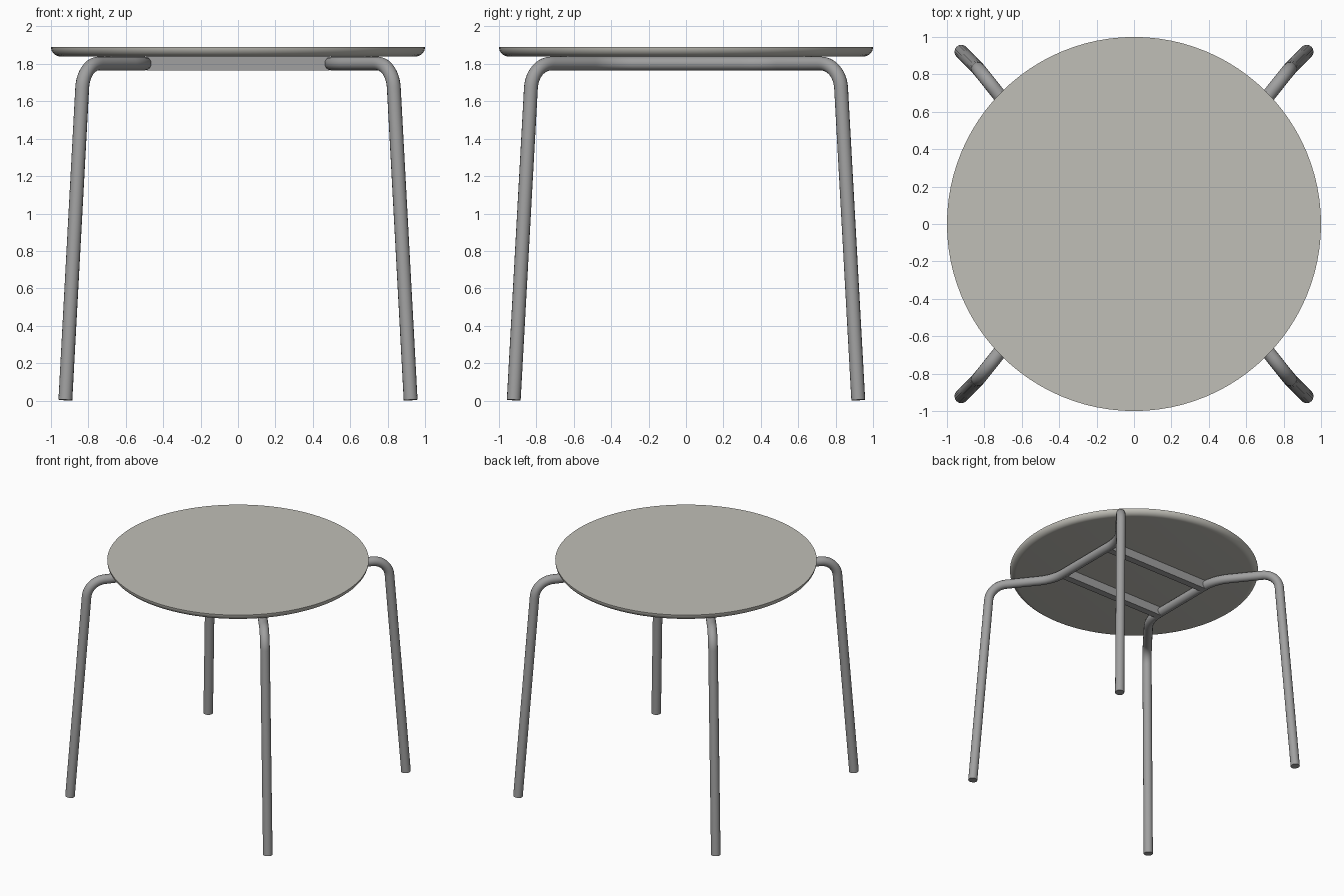
import bpy, bmesh, math
from mathutils import Vector

if "Cube" in bpy.data.objects:
    bpy.data.objects.remove(bpy.data.objects["Cube"])


def material(name, rgb):
    m = bpy.data.materials.new(name)
    m.diffuse_color = (*rgb, 1)
    m.use_nodes = True
    m.node_tree.nodes["Principled BSDF"].inputs["Base Color"].default_value = m.diffuse_color
    return m


SEAT = material("warm grey seat", (0.53, 0.52, 0.475))
METAL = material("grey metal", (0.35, 0.35, 0.35))


def smooth(obj, angle=30):
    bpy.ops.object.select_all(action='DESELECT')
    obj.select_set(True)
    bpy.context.view_layer.objects.active = obj
    bpy.ops.object.shade_smooth_by_angle(angle=math.radians(angle))


def mesh_object(name, bm, mat):
    bmesh.ops.recalc_face_normals(bm, faces=bm.faces)
    me = bpy.data.meshes.new(name)
    bm.to_mesh(me)
    bm.free()
    me.materials.append(mat)
    obj = bpy.data.objects.new(name, me)
    bpy.context.collection.objects.link(obj)
    return obj


def fillet(points, radii, steps=12):
    """Round the inner corners of a polyline, trimming each by the radius given."""
    pts = [Vector(p) for p in points]
    out = [pts[0]]
    for i in range(1, len(pts) - 1):
        p, r = pts[i], radii[i - 1]
        d0 = (pts[i - 1] - p).normalized()
        d1 = (pts[i + 1] - p).normalized()
        half = d0.angle(d1) / 2
        rad = r * math.tan(half)
        c = p + (d0 + d1).normalized() * (r / math.cos(half))
        a, b = p + d0 * r - c, p + d1 * r - c
        ang = a.angle(b)
        for k in range(steps + 1):
            t = k / steps
            out.append(c + (a * math.sin((1 - t) * ang) + b * math.sin(t * ang)) / math.sin(ang))
    return out + [pts[-1]]


def tube(name, path, radius, mat):
    cu = bpy.data.curves.new(name, 'CURVE')
    cu.dimensions = '3D'
    cu.bevel_depth = radius
    cu.bevel_resolution = 6
    cu.use_fill_caps = True
    sp = cu.splines.new('POLY')
    sp.points.add(len(path) - 1)
    for pt, co in zip(sp.points, path):
        pt.co = (*co, 1)
    cu.materials.append(mat)
    obj = bpy.data.objects.new(name, cu)
    bpy.context.collection.objects.link(obj)
    bpy.ops.object.select_all(action='DESELECT')
    obj.select_set(True)
    bpy.context.view_layer.objects.active = obj
    bpy.ops.object.convert(target='MESH')
    smooth(bpy.context.object)


# Round seat with the lower edge rolled under
profile = [(0, 0, 1.89), (1, 0, 1.89)]
for k in range(1, 9):
    a = math.pi / 2 * k / 8
    profile.append((0.95 + 0.05 * math.cos(a), 0, 1.89 - 0.05 * math.sin(a)))
profile.append((0, 0, 1.84))
bm = bmesh.new()
vs = [bm.verts.new(p) for p in profile]
edges = [bm.edges.new(e) for e in zip(vs, vs[1:])]
bmesh.ops.spin(bm, geom=vs + edges, cent=(0, 0, 0), axis=(0, 0, 1),
               angle=2 * math.pi, steps=96)
bmesh.ops.remove_doubles(bm, verts=bm.verts, dist=1e-4)
smooth(mesh_object("seat", bm, SEAT))

# Two bent tube frames, each making a front leg and a back leg
Z = 1.802
for side, s in (("left", -1), ("right", 1)):
    corners = [(0.923 * s, -0.921, 0.003), (0.826 * s, -0.822, Z), (0.5 * s, -0.41, Z),
               (0.5 * s, 0.41, Z), (0.826 * s, 0.822, Z), (0.923 * s, 0.921, 0.003)]
    tube(side + "_leg_frame", fillet(corners, (0.13, 0.12, 0.12, 0.13)), 0.037, METAL)

# Two square crossbars joining the frames under the seat
for name, y in (("front_crossbar", -0.28), ("back_crossbar", 0.28)):
    bm = bmesh.new()
    bmesh.ops.create_cube(bm, size=1)
    for v in bm.verts:
        v.co = (v.co.x * 0.98, v.co.y * 0.06 + y, v.co.z * 0.074 + Z)
    mesh_object(name, bm, METAL)
